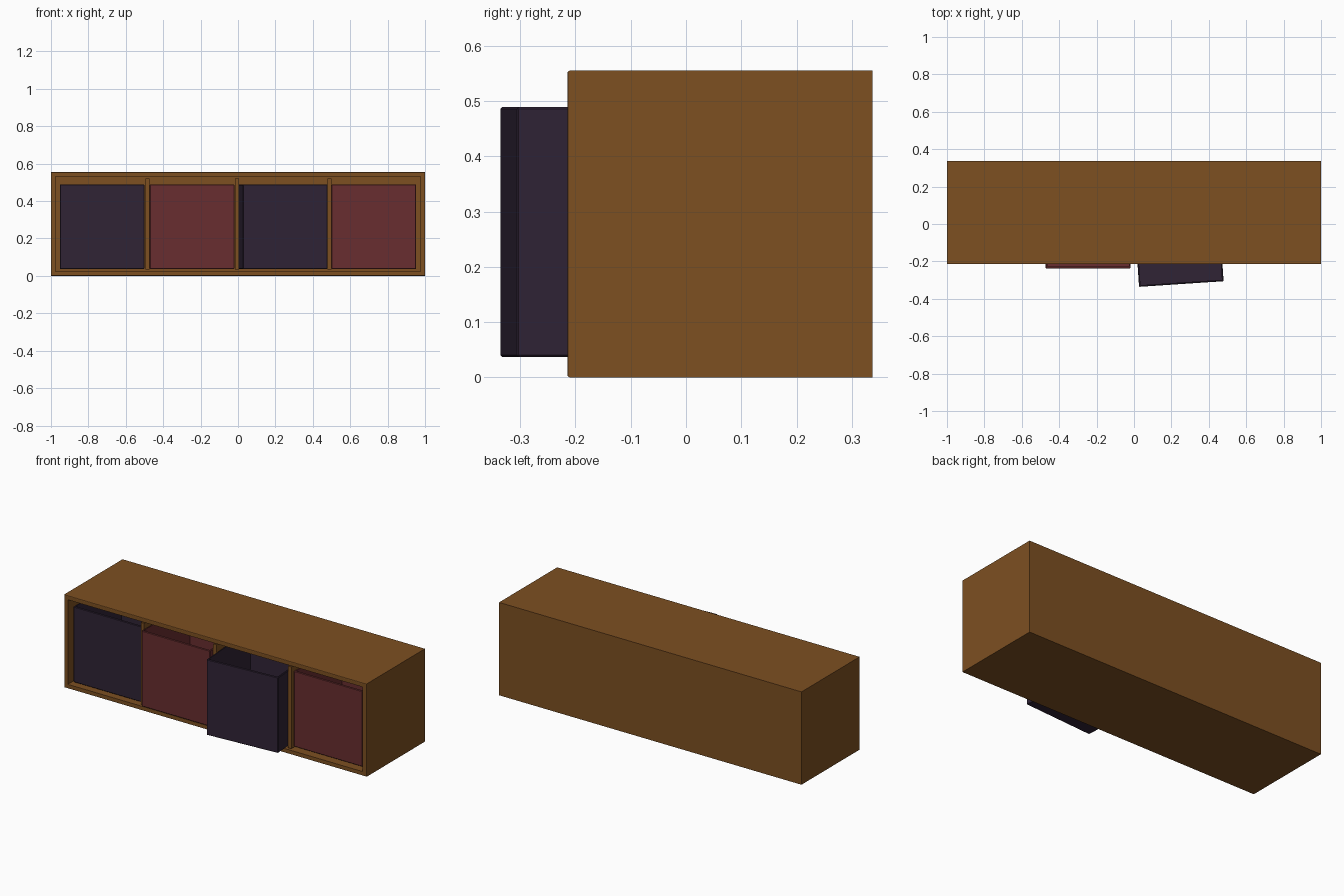
import bpy, bmesh, math
from mathutils import Matrix, Vector

if "Cube" in bpy.data.objects:
    bpy.data.objects.remove(bpy.data.objects["Cube"])


def material(name, rgb):
    m = bpy.data.materials.new(name)
    m.diffuse_color = (*rgb, 1)
    m.use_nodes = True
    m.node_tree.nodes["Principled BSDF"].inputs["Base Color"].default_value = m.diffuse_color
    return m


wood = material("brown wood", (0.205, 0.079, 0.0155))
purple = material("dark purple fabric", (0.029, 0.0170, 0.036))
red = material("dark red fabric", (0.140, 0.027, 0.029))


def box_mesh(size):
    bm = bmesh.new()
    bmesh.ops.create_cube(bm, size=1)
    bmesh.ops.scale(bm, vec=Vector(size), verts=bm.verts)
    return bm


def hollow(bm, direction, wall, depth):
    """Open the box on one side, leaving walls of the given thickness."""
    d = Vector(direction)
    bm.normal_update()
    face = max(bm.faces, key=lambda f: f.normal.dot(d))
    bmesh.ops.inset_region(bm, faces=[face], thickness=wall)
    ext = bmesh.ops.extrude_discrete_faces(bm, faces=[face])["faces"]
    bmesh.ops.translate(bm, verts=ext[0].verts, vec=-d * depth)


def finish(bm, name, mat, loc, angle=0):
    mesh = bpy.data.meshes.new(name)
    bmesh.ops.recalc_face_normals(bm, faces=bm.faces)
    bm.to_mesh(mesh)
    bm.free()
    mesh.materials.append(mat)
    ob = bpy.data.objects.new(name, mesh)
    ob.matrix_world = Matrix.Translation(loc) @ Matrix.Rotation(angle, 4, 'Z')
    bpy.context.collection.objects.link(ob)
    return ob


FRONT, BACK, HEIGHT, WALL = -0.2145, 0.3375, 0.555, 0.035

# Cabinet shell, open at the front, with softened front rim
W, D = 2.0, BACK - FRONT
bm = box_mesh((W, D, HEIGHT))
hollow(bm, (0, -1, 0), WALL, D - 0.03)
rim = [e for e in bm.edges if all(v.co.y < -D / 2 + 0.001 for v in e.verts)
       and (all(abs(v.co.x) > W / 2 - 0.001 for v in e.verts)
            or all(abs(v.co.z) > HEIGHT / 2 - 0.001 for v in e.verts))
       and e.calc_length() in (e.calc_length(),)]
rim = [e for e in rim if abs(abs(e.verts[0].co.x) - W / 2) < 0.001]
bmesh.ops.bevel(bm, geom=rim, offset=0.004, segments=2, affect='EDGES', profile=0.5)
finish(bm, "cabinet_shell", wood, (0, (FRONT + BACK) / 2, HEIGHT / 2))

# Upright dividers
for i, x in enumerate((-0.485, -0.006, 0.49)):
    bm = box_mesh((0.021, D - 0.025, HEIGHT - 2 * WALL + 0.004))
    finish(bm, f"divider_{i + 1}", wood, (x, FRONT + 0.004 + (D - 0.025) / 2, HEIGHT / 2))

# Open-topped fabric bins: front-left corner, colour, turn
SIZE, TALL, BASE = 0.453, 0.452, 0.037
bins = [((-0.953, FRONT + 0.02), purple, 0),
        ((-0.472, -0.237), red, 0),
        ((0.027, -0.336), purple, math.radians(3.8)),
        ((0.500, FRONT + 0.028), red, 0)]
for i, ((x, y), mat, turn) in enumerate(bins):
    bm = box_mesh((SIZE, SIZE, TALL))
    hollow(bm, (0, 0, 1), 0.012, TALL - 0.015)
    outer = [e for e in bm.edges if
             all(abs(v.co.x) > SIZE / 2 - 0.001 and abs(v.co.y) > SIZE / 2 - 0.001 for v in e.verts)
             or (all(v.co.z > TALL / 2 - 0.001 for v in e.verts)
                 and all(max(abs(v.co.x), abs(v.co.y)) > SIZE / 2 - 0.001 for v in e.verts))]
    outer = [e for e in outer if e.is_manifold]
    bmesh.ops.bevel(bm, geom=outer, offset=0.003, segments=1, affect='EDGES')
    offset = Matrix.Rotation(turn, 3, 'Z') @ Vector((SIZE / 2, SIZE / 2, TALL / 2))
    finish(bm, f"storage_bin_{i + 1}", mat, Vector((x, y, BASE)) + offset, turn)
